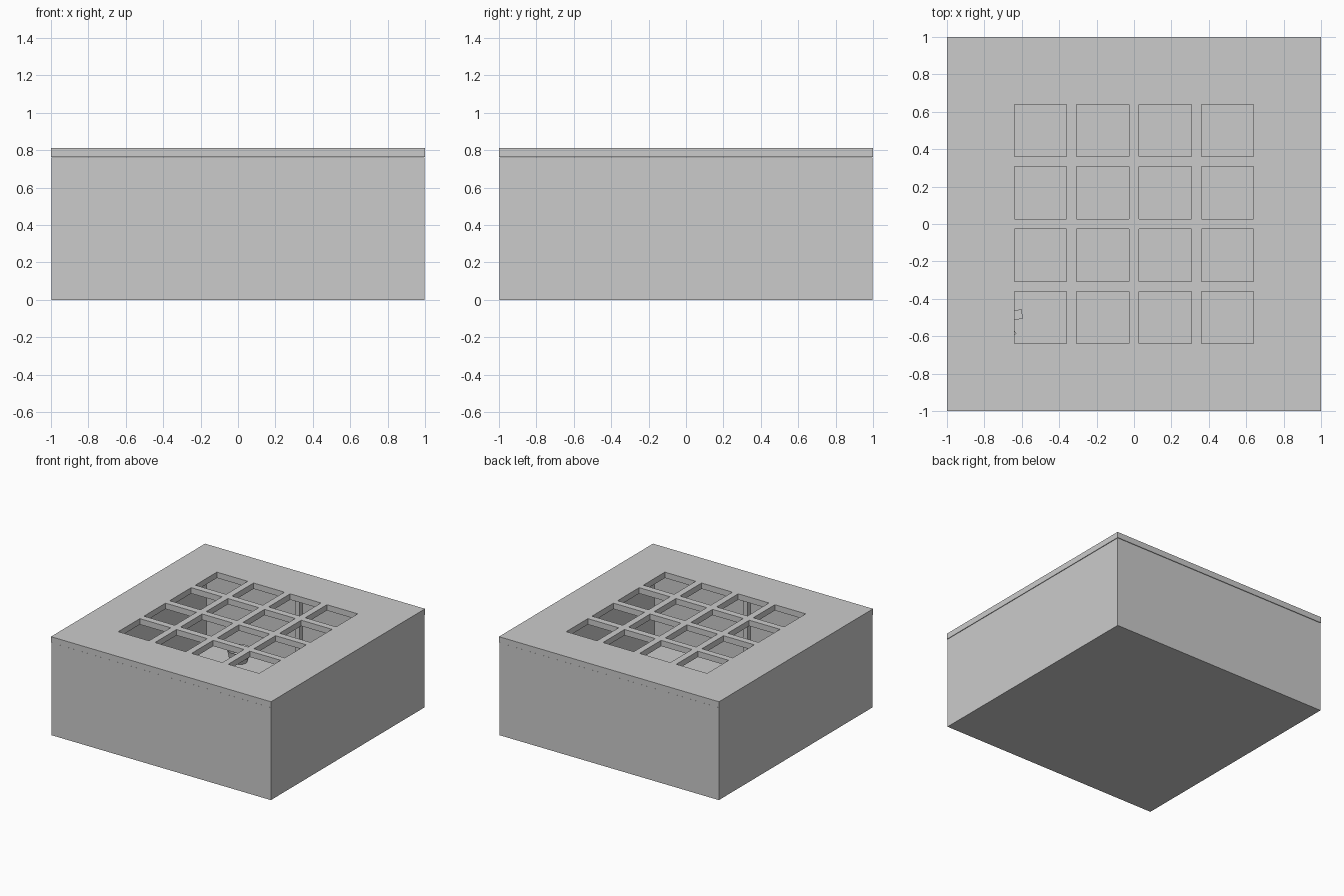
import bpy, bmesh, math
from mathutils import Matrix

if "Cube" in bpy.data.objects:
    bpy.data.objects.remove(bpy.data.objects["Cube"])


def new_object(name, bm):
    bmesh.ops.recalc_face_normals(bm, faces=bm.faces)
    mesh = bpy.data.meshes.new(name)
    bm.to_mesh(mesh)
    bm.free()
    obj = bpy.data.objects.new(name, mesh)
    bpy.context.collection.objects.link(obj)
    return obj


def block(name, size, loc, turn=0):
    bm = bmesh.new()
    bmesh.ops.create_cube(bm, size=1, matrix=Matrix.Diagonal((*size, 1)))
    obj = new_object(name, bm)
    obj.location = loc
    obj.rotation_euler.z = turn
    return obj


# Open-topped box: outer shell, rim and inner cavity
OUT, IN, FLOOR, SEAM, TOP = 0.997, 0.95, 0.04, 0.76, 0.81
bm = bmesh.new()


def ring(half, z):
    return [bm.verts.new((sx * half, sy * half, z))
            for sx, sy in ((-1, -1), (1, -1), (1, 1), (-1, 1))]


rings = [ring(OUT, 0), ring(OUT, SEAM), ring(IN, SEAM), ring(IN, FLOOR)]
for a, b in zip(rings, rings[1:]):
    for i in range(4):
        j = (i + 1) % 4
        bm.faces.new((a[i], a[j], b[j], b[i]))
bm.faces.new(rings[0])
bm.faces.new(rings[-1])
new_object("box_body", bm)

# Lid: square grid with 16 cells left open, thickened downwards
cuts = [-1.0]
for c in (-0.5, -1 / 6, 1 / 6, 0.5):
    cuts += [c - 0.14, c + 0.14]
cuts.append(1.0)
n = len(cuts)
bm = bmesh.new()
grid = [[bm.verts.new((x, y, TOP)) for y in cuts] for x in cuts]
for i in range(n - 1):
    for j in range(n - 1):
        if not (i % 2 and j % 2):
            bm.faces.new((grid[i][j], grid[i + 1][j],
                          grid[i + 1][j + 1], grid[i][j + 1]))
res = bmesh.ops.extrude_face_region(bm, geom=bm.faces[:], use_keep_orig=True)
for v in res["geom"]:
    if isinstance(v, bmesh.types.BMVert):
        v.co.z = SEAM + 0.002
new_object("lid_grate", bm)

# Slim posts on the inside of the front and back walls
for side, label in ((-1, "front"), (1, "back")):
    block(label + "_post", (0.04, 0.04, SEAM - FLOOR),
          (-0.1 * side, 0.93 * side, (SEAM + FLOOR) / 2))

# Small loose pieces half hidden under the lid border
block("loose_cube", (0.05, 0.05, 0.05), (-0.622, -0.485, FLOOR + 0.025), 0.2)
block("loose_chip", (0.05, 0.03, 0.03), (-0.655, -0.575, FLOOR + 0.015), -0.9)

# Small bowl in the back corner
bm = bmesh.new()
bmesh.ops.create_cone(bm, segments=24, cap_ends=True, radius1=0.06,
                      radius2=0.09, depth=0.1)
top = max(bm.faces, key=lambda f: f.calc_center_median().z)
bmesh.ops.inset_region(bm, faces=[top], thickness=0.012)
for v in top.verts:
    v.co.z -= 0.06
bowl = new_object("small_bowl", bm)
bowl.location = (-0.55, 0.8, FLOOR + 0.05)
